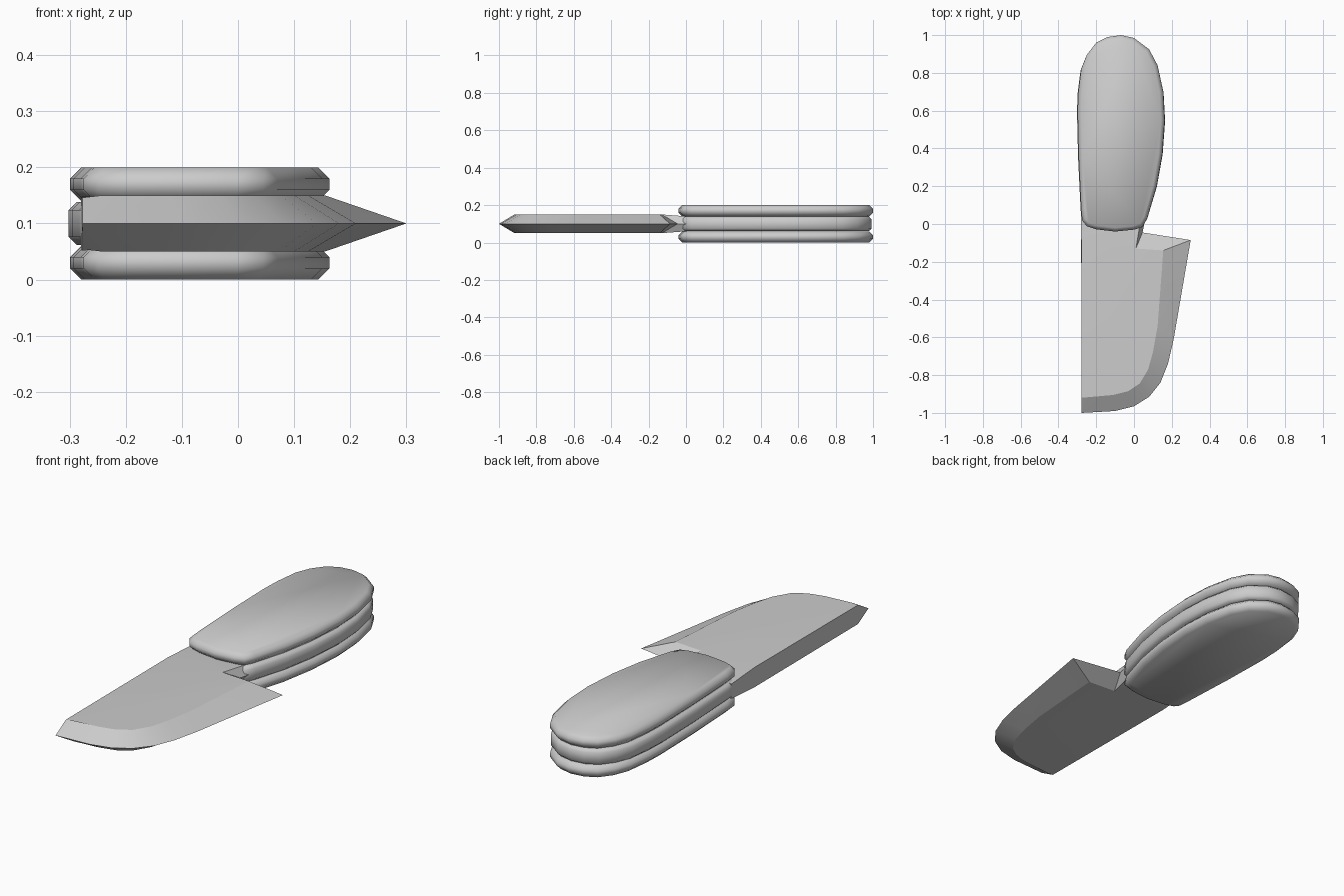
import bpy, bmesh, math

if "Cube" in bpy.data.objects:
    bpy.data.objects.remove(bpy.data.objects["Cube"])


def finish(bm, name, angle):
    bmesh.ops.recalc_face_normals(bm, faces=bm.faces[:])
    me = bpy.data.meshes.new(name)
    bm.to_mesh(me)
    bm.free()
    ob = bpy.data.objects.new(name, me)
    bpy.context.collection.objects.link(ob)
    bpy.ops.object.select_all(action='DESELECT')
    bpy.context.view_layer.objects.active = ob
    ob.select_set(True)
    bpy.ops.object.shade_smooth_by_angle(angle=math.radians(angle))
    return ob


# Handle outline seen from above, counter-clockwise
GRIP = [(-.275, .02), (-.25, -.012), (-.2, -.028), (-.1, -.04), (0, -.03), (.045, -.015),
        (.07, .03), (.12, .2), (.15, .37), (.163, .55), (.155, .7), (.125, .84), (.08, .925),
        (0, .985), (-.07, 1), (-.14, .99), (-.2, .96), (-.25, .895), (-.28, .82),
        (-.295, .7), (-.299, .6), (-.293, .35), (-.28, .08)]


def slab(name, z0, z1, bevel, sx=1, sy=1):
    """Handle layer: extruded outline with chamfered rims."""
    bm = bmesh.new()
    face = bm.faces.new([bm.verts.new((x * sx, y * sy, z0)) for x, y in GRIP])
    top = bmesh.ops.extrude_face_region(bm, geom=[face])['geom']
    bmesh.ops.translate(bm, vec=(0, 0, z1 - z0),
                        verts=[v for v in top if isinstance(v, bmesh.types.BMVert)])
    bmesh.ops.recalc_face_normals(bm, faces=bm.faces[:])
    rims = [e for e in bm.edges if abs(e.verts[0].co.z - e.verts[1].co.z) < 1e-5]
    bmesh.ops.bevel(bm, geom=rims, offset=bevel, segments=1, affect='EDGES')
    return finish(bm, name, 50)


slab("lower_scale", 0, .06, .02)
slab("upper_scale", .14, .2, .02)
slab("tang", .062, .138, .014, 1.01, .993)

# Blade: cutting edge at mid height, flat side above it, mirrored below
EDGE = [(-.277, -1), (-.1, -.99), (0, -.965), (.08, -.915), (.14, -.84), (.18, -.74),
        (.21, -.61), (.3, -.085), (.045, -.045), (.065, .05)]
FLAT = [(-.243, -.917), (-.11, -.905), (-.03, -.885), (.03, -.845), (.075, -.77), (.1, -.68),
        (.125, -.54), (.155, -.14), (.01, -.13), (.04, .05)]
bm = bmesh.new()
for s in (1, -1):
    def vert(x, y, h):
        return bm.verts.new((x, y, .1 + s * h))
    edge = [vert(x, y, 0) for x, y in EDGE]
    flat = [vert(x, y, .05 if y < 0 else .036) for x, y in FLAT]
    p0, p1, p2 = vert(-.277, -.92, .046), vert(-.279, -.13, .048), vert(-.28, .05, .036)
    mid = vert(-.28, .05, 0)
    for i in range(len(EDGE) - 1):
        bm.faces.new((edge[i], edge[i + 1], flat[i + 1], flat[i]))
    bm.faces.new([p1, p0] + flat[:9])
    bm.faces.new((p2, p1, flat[8], flat[9]))
    bm.faces.new((p0, edge[0], flat[0]))
    bm.faces.new((p0, p1, p2, mid, edge[0]))
    bm.faces.new((p2, flat[9], edge[9], mid))
bmesh.ops.remove_doubles(bm, verts=bm.verts[:], dist=1e-4)
finish(bm, "blade", 20)
